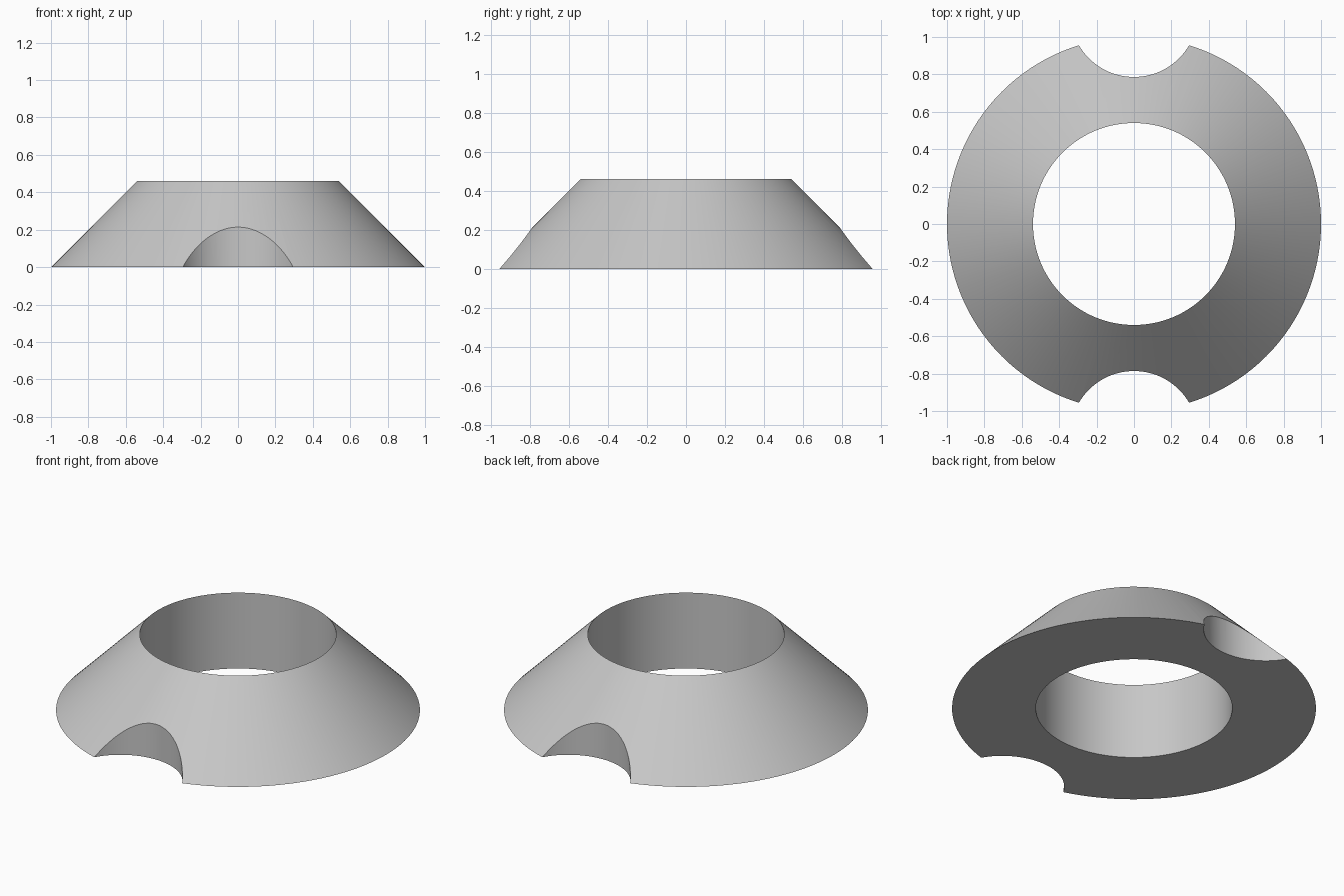
import bpy
import bmesh
import math

cube = bpy.data.objects.get("Cube")
if cube:
    bpy.data.objects.remove(cube, do_unlink=True)

BASE_R, BORE_R, HEIGHT = 1.0, 0.54, 0.46
NOTCH_R, NOTCH_Y = 0.341, 1.127
SEGMENTS = 128

grey = bpy.data.materials.new("plain grey")
grey.use_nodes = True
colour = (0.57, 0.57, 0.57, 1)
grey.diffuse_color = colour
grey.node_tree.nodes["Principled BSDF"].inputs["Base Color"].default_value = colour


def make_object(name, bm):
    bmesh.ops.recalc_face_normals(bm, faces=bm.faces)
    mesh = bpy.data.meshes.new(name)
    bm.to_mesh(mesh)
    bm.free()
    mesh.materials.append(grey)
    obj = bpy.data.objects.new(name, mesh)
    bpy.context.collection.objects.link(obj)
    return obj


# Conical ring: a triangular section revolved around the vertical axis
bm = bmesh.new()
section = [(BASE_R, 0), (BORE_R, HEIGHT), (BORE_R, 0)]
rings = []
for i in range(SEGMENTS):
    a = math.tau * i / SEGMENTS
    rings.append([bm.verts.new((r * math.cos(a), r * math.sin(a), z)) for r, z in section])
for ring, following in zip(rings, rings[1:] + rings[:1]):
    for j in range(len(section)):
        k = (j + 1) % len(section)
        bm.faces.new((ring[j], following[j], following[k], ring[k]))
ring_body = make_object("conical_ring", bm)

# Upright round notches cut into the front and back edges
cutters = []
for name, side in (("front_notch_cutter", -1), ("back_notch_cutter", 1)):
    bm = bmesh.new()
    bmesh.ops.create_cone(bm, cap_ends=True, segments=96, radius1=NOTCH_R,
                          radius2=NOTCH_R, depth=2)
    bmesh.ops.translate(bm, verts=bm.verts, vec=(0, side * NOTCH_Y, 0))
    cutter = make_object(name, bm)
    cutter.hide_render = True
    cutters.append(cutter)
    notch = ring_body.modifiers.new(name, "BOOLEAN")
    notch.operation = "DIFFERENCE"
    notch.solver = "EXACT"
    notch.object = cutter

bpy.ops.object.select_all(action="DESELECT")
ring_body.select_set(True)
bpy.context.view_layer.objects.active = ring_body
for modifier in list(ring_body.modifiers):
    bpy.ops.object.modifier_apply(modifier=modifier.name)
for cutter in cutters:
    bpy.data.objects.remove(cutter, do_unlink=True)

# Smooth curved walls with crisp rims
bpy.ops.object.shade_smooth_by_angle(angle=math.radians(30))
